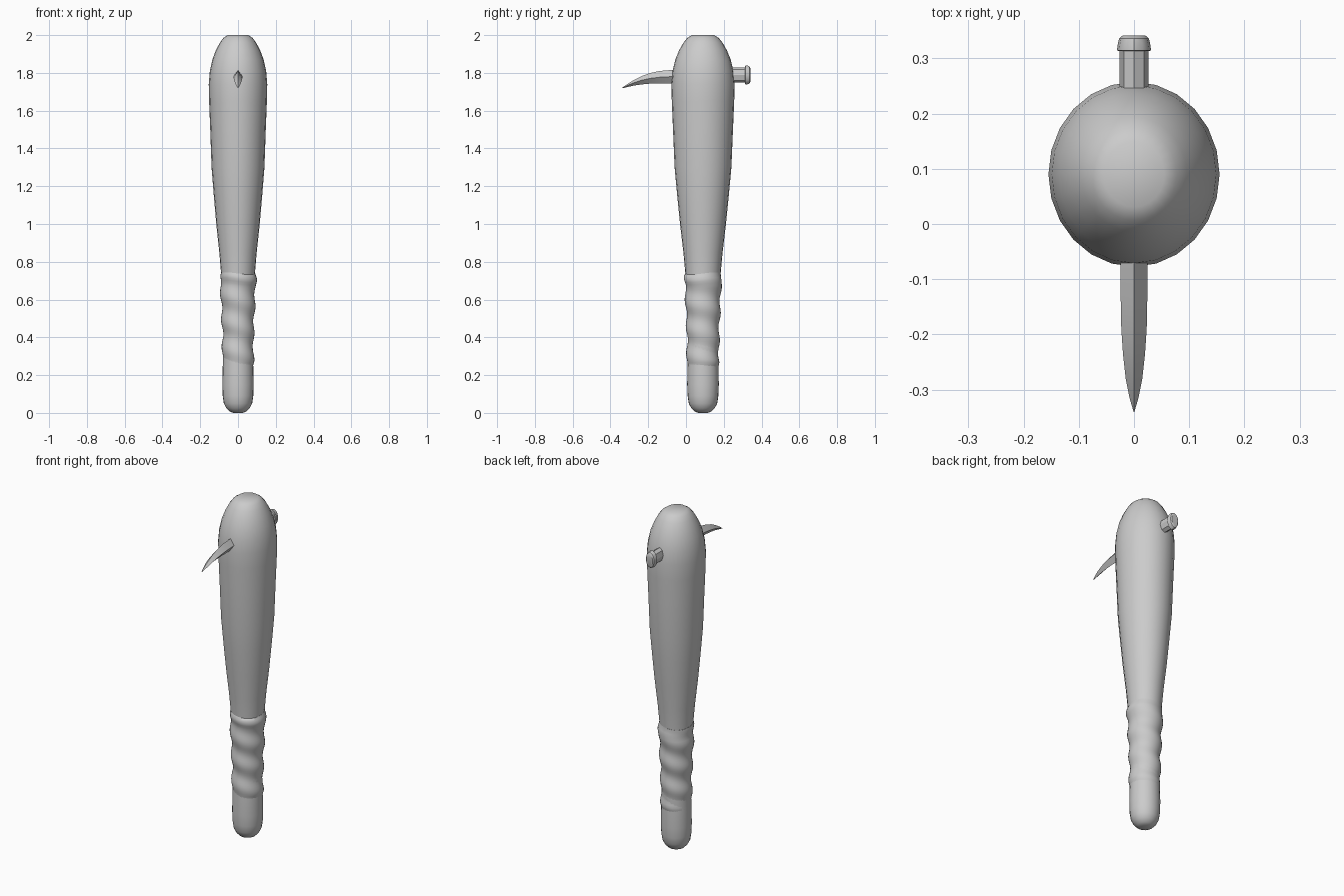
import bpy, bmesh, math
from mathutils import Vector

if "Cube" in bpy.data.objects:
    bpy.data.objects.remove(bpy.data.objects["Cube"])


def loft(name, rings, angle=40):
    """Skin a list of equal-length point rings and cap both ends."""
    bm = bmesh.new()
    loops = [[bm.verts.new(p) for p in ring] for ring in rings]
    n = len(loops[0])
    for a, b in zip(loops, loops[1:]):
        for i in range(n):
            j = (i + 1) % n
            bm.faces.new((a[i], a[j], b[j], b[i]))
    bm.faces.new(loops[0][::-1])
    bm.faces.new(loops[-1])
    bmesh.ops.recalc_face_normals(bm, faces=bm.faces)
    me = bpy.data.meshes.new(name)
    bm.to_mesh(me)
    bm.free()
    ob = bpy.data.objects.new(name, me)
    bpy.context.collection.objects.link(ob)
    bpy.ops.object.select_all(action='DESELECT')
    bpy.context.view_layer.objects.active = ob
    ob.select_set(True)
    bpy.ops.object.shade_smooth_by_angle(angle=math.radians(angle))
    return ob


def ring_z(z, r, n=24, stretch=1.0):
    """Horizontal ring around the club axis."""
    return [Vector((r * math.cos(t), CY + r * stretch * math.sin(t), z))
            for t in (2 * math.pi * i / n for i in range(n))]


def ring_y(y, z, rx, rz, n):
    """Upright ring facing along y."""
    return [Vector((rx * math.cos(t), y, z + rz * math.sin(t)))
            for t in (2 * math.pi * i / n for i in range(n))]


CY = 0.09

# Club body with rounded butt and crown
profile = [(0, .025), (.008, .045), (.025, .062), (.05, .075), (.09, .081), (.15, .083),
           (.24, .081), (.45, .075), (.73, .089), (.85, .099), (1.0, .115), (1.15, .128),
           (1.3, .140), (1.5, .147), (1.65, .153), (1.74, .155), (1.81, .149),
           (1.87, .136), (1.92, .117), (1.96, .096), (1.985, .077), (2.0, .055)]
loft("club_body", [ring_z(z, r, 24, 1.0 + 0.08 * min(1, z / 1.4)) for z, r in profile], 60)

# Grip wrap with a spiral ripple and rolled ends
Z0, Z1, PITCH = 0.24, 0.738, 0.14
rings = [ring_z(Z0 + .004, .07, 32)]
steps = 36
for k in range(steps + 1):
    f = k / steps
    z = Z0 + f * (Z1 - Z0)
    base = 0.082 + 0.013 * max(0, (f - 0.35) / 0.65)
    edge = min(1, f / .06, (1 - f) / .04)
    ring = []
    for i in range(32):
        t = 2 * math.pi * i / 32
        a = 2 * math.pi * (z - 0.70) / PITCH + t
        r = base + edge * 0.005 * math.cos(a) - 0.004 * (1 - edge)
        if f > .9:
            r += 0.002 * edge
        ring.append(Vector((r * math.cos(t), CY + r * 1.03 * math.sin(t),
                            z + 0.006 * f * math.sin(t * 2))))
    rings.append(ring)
rings.append(ring_z(Z1 - .004, .078, 32))
loft("grip_wrap", rings, 60)

# Curved diamond-section spike at the front: y, z centre, half width, half height
spike = [(0.0, 1.781, .025, .037), (-.08, 1.780, .024, .035), (-.14, 1.777, .024, .033),
         (-.19, 1.771, .023, .028), (-.235, 1.761, .020, .022), (-.28, 1.746, .015, .014),
         (-.315, 1.731, .008, .007), (-.34, 1.719, .0008, .0008)]
loft("front_spike", [ring_y(y, z, w, h, 4) for y, z, w, h in spike], 30)

# Back end of the spike: oval shank and flared head
loft("back_shank", [ring_y(y, 1.789, .026, .040, 8) for y in (.16, .318)], 30)
head = [(.313, .026, .040), (.314, .031, .050), (.328, .029, .049), (.336, .027, .045), (.341, .021, .035)]
loft("back_head", [ring_y(y, 1.789, w, h, 12) for y, w, h in head], 35)
